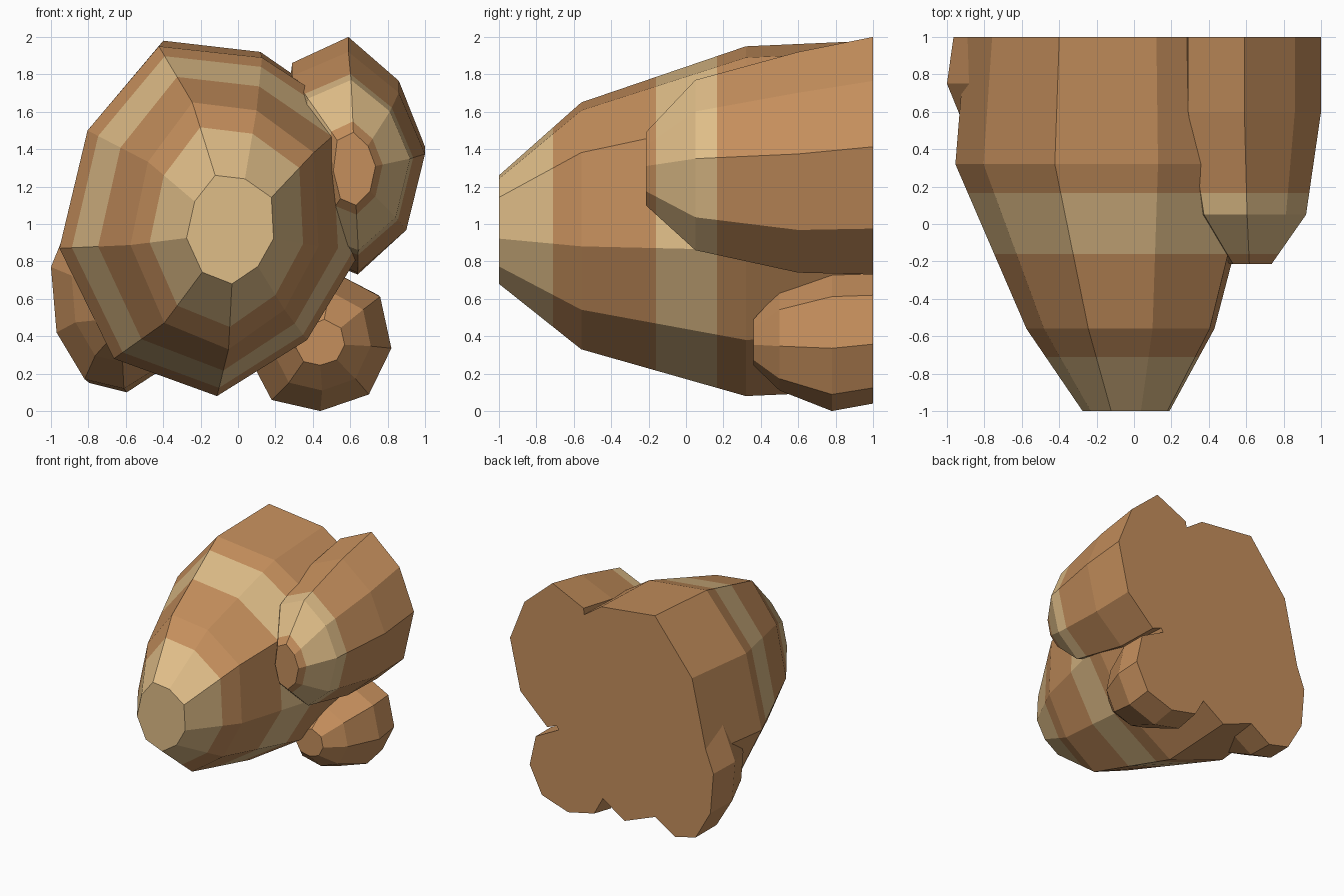
import bpy, bmesh

cube = bpy.data.objects.get("Cube")
if cube:
    bpy.data.objects.remove(cube, do_unlink=True)


def make_material(name, colour):
    mat = bpy.data.materials.new(name)
    mat.use_nodes = True
    mat.diffuse_color = colour
    shader = mat.node_tree.nodes["Principled BSDF"]
    shader.inputs["Base Color"].default_value = colour
    shader.inputs["Roughness"].default_value = 0.9
    return mat


materials = [make_material("warm brown rock", (0.56, 0.275, 0.108, 1)),
             make_material("pale sand layer", (0.74, 0.51, 0.245, 1))]

# Strata limits along the depth: front layer and middle layer are sandy
FRONT_END, MIDDLE_START, MIDDLE_END = -0.71, -0.16, 0.165


def fit(outline, x0, x1, z0, z1):
    """Stretch a closed outline so that it fills the given box."""
    xs, zs = zip(*outline)
    left, low = min(xs), min(zs)
    wide, tall = max(xs) - left, max(zs) - low
    return [(x0 + (x - left) / wide * (x1 - x0),
             z0 + (z - low) / tall * (z1 - z0)) for x, z in outline]


def make_rock(name, outline, sections):
    """Loft the outline through boxes (y, x0, x1, z0, z1), front to back."""
    bm = bmesh.new()
    rings = [[bm.verts.new((x, y, z)) for x, z in fit(outline, *box)]
             for y, *box in sections]
    count = len(outline)
    for near, far in zip(rings, rings[1:]):
        for i in range(count):
            j = (i + 1) % count
            bm.faces.new((near[i], near[j], far[j], far[i]))
    bm.faces.new(rings[0])
    bm.faces.new(rings[-1])
    bmesh.ops.recalc_face_normals(bm, faces=bm.faces[:])

    # Cut along the strata and colour each layer by depth
    for y in (FRONT_END, MIDDLE_START, MIDDLE_END):
        bmesh.ops.bisect_plane(bm, geom=bm.verts[:] + bm.edges[:] + bm.faces[:],
                               plane_co=(0, y, 0), plane_no=(0, 1, 0))
    for face in bm.faces:
        y = face.calc_center_median().y
        sandy = y < FRONT_END or MIDDLE_START < y < MIDDLE_END
        face.material_index = int(sandy)
        face.smooth = False

    mesh = bpy.data.meshes.new(name)
    bm.to_mesh(mesh)
    bm.free()
    for mat in materials:
        mesh.materials.append(mat)
    rock = bpy.data.objects.new(name, mesh)
    bpy.context.collection.objects.link(rock)
    return rock


# Large nine-sided boulder
make_rock("main_boulder",
          [(-.42, 1.95), (.13, 1.89), (.62, 1.57), (.66, .86), (.37, .38),
           (-.11, .08), (-.66, .28), (-.95, .87), (-.8, 1.5)],
          [(-1, -.275, .19, .68, 1.26),
           (-.56, -.575, .43, .33, 1.65),
           (.32, -.955, .66, .08, 1.95),
           (1, -.9, .62, .11, 1.98)])

# Upper boulder on the +x side
make_rock("upper_boulder",
          [(.59, 1.93), (.86, 1.71), (1, 1.38), (.9, .97), (.64, .74),
           (.35, .85), (.22, 1.3), (.29, 1.8)],
          [(-.215, .51, .735, 1.1, 1.49),
           (.05, .32, .92, .86, 1.77),
           (.6, .22, 1, .74, 1.92),
           (1, .22, 1, .73, 2)])

# Small boulder at the foot on the +x side
make_rock("lower_boulder",
          [(.5, .77), (.76, .63), (.82, .35), (.7, .1), (.44, .01),
           (.18, .07), (.06, .3), (.17, .62)],
          [(.36, .31, .57, .245, .49),
           (.5, .19, .71, .11, .64),
           (.78, .06, .82, 0, .75),
           (1, .07, .81, .04, .75)])

# Small boulder at the foot on the -x side
make_rock("side_boulder",
          [(-.5, 1.1), (-.87, 1.09), (-1, .77), (-.97, .42), (-.82, .17),
           (-.61, .12), (-.4, .25), (-.3, .7)],
          [(.3, -.76, -.45, .37, .75),
           (.48, -.89, -.4, .26, .96),
           (.75, -1, -.3, .12, 1.1),
           (1, -.965, -.3, .1, 1.08)])
